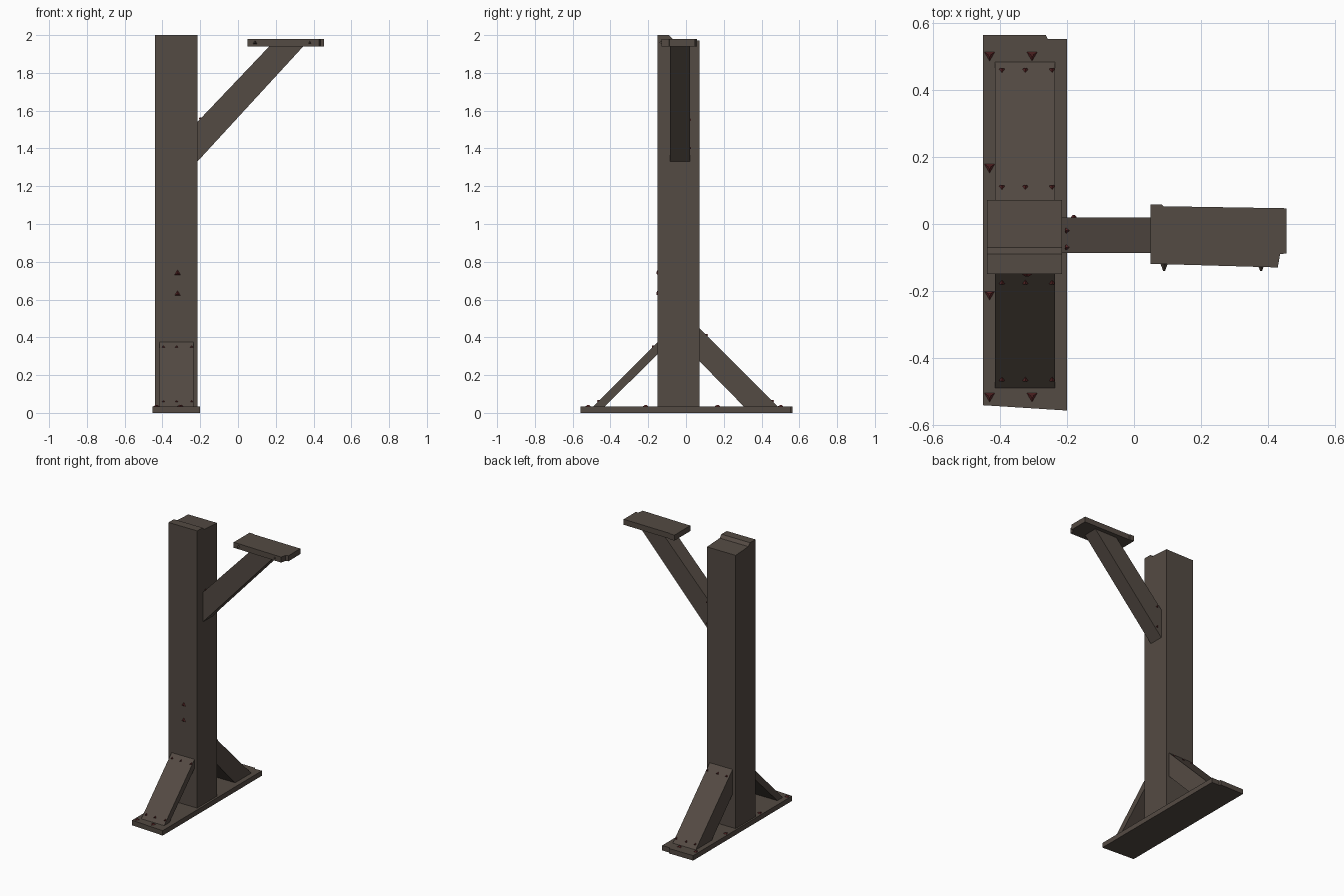
import bpy, bmesh
from mathutils import Vector

if "Cube" in bpy.data.objects:
    bpy.data.objects.remove(bpy.data.objects["Cube"])


def material(name, rgb):
    m = bpy.data.materials.new(name)
    m.diffuse_color = (*rgb, 1)
    m.use_nodes = True
    m.node_tree.nodes["Principled BSDF"].inputs["Base Color"].default_value = m.diffuse_color
    return m


WOOD = material("dark_wood", (0.088, 0.069, 0.056))
RUST = material("rusty_nail", (0.11, 0.022, 0.022))


def finish(bm, name, mat):
    bmesh.ops.recalc_face_normals(bm, faces=bm.faces)
    me = bpy.data.meshes.new(name)
    bm.to_mesh(me)
    bm.free()
    me.materials.append(mat)
    ob = bpy.data.objects.new(name, me)
    bpy.context.collection.objects.link(ob)
    return ob


def prism(name, profile, axis, lo, hi, bevel=0.0):
    """Extrude a 2D profile along the given axis (0=x, 1=y, 2=z)."""
    bm = bmesh.new()

    def point(p, d):
        c = list(p)
        c.insert(axis, d)
        return bm.verts.new(c)

    face = bm.faces.new([point(p, lo) for p in profile])
    ext = bmesh.ops.extrude_face_region(bm, geom=[face])
    move = Vector((0, 0, 0))
    move[axis] = hi - lo
    bmesh.ops.translate(bm, vec=move, verts=[g for g in ext["geom"] if isinstance(g, bmesh.types.BMVert)])
    ob = finish(bm, name, WOOD)
    if bevel:
        mod = ob.modifiers.new("worn_edges", "BEVEL")
        mod.width = bevel
        mod.segments = 1
    return ob


def spikes(name, places, mat, radius=0.016, height=0.008):
    """Low three-sided nail heads, each given as (position, normal)."""
    bm = bmesh.new()
    for pos, normal in places:
        rot = Vector(normal).to_track_quat("Z", "Y").to_matrix().to_4x4()
        rot.translation = Vector(pos) + Vector(normal).normalized() * height * 0.4
        bmesh.ops.create_cone(bm, cap_ends=True, segments=3, radius1=radius,
                              radius2=radius * 0.3, depth=height, matrix=rot)
    return finish(bm, name, mat)


# Base plank with uneven ends
prism("base_plank", [(-0.452, -0.542), (-0.2, -0.558), (-0.2, 0.553), (-0.258, 0.553),
                     (-0.264, 0.565), (-0.452, 0.565)], 2, 0.0, 0.035)

# Upright post with a raised lip along the front of its top
prism("post", [(-0.15, 0.01), (0.072, 0.01), (0.072, 1.972), (-0.07, 1.98), (-0.09, 2.0), (-0.15, 2.0)],
      0, -0.44, -0.215)

# Diagonal braces, thin at the front and thick at the back
prism("front_brace", [(-0.495, 0.03), (-0.435, 0.03), (-0.145, 0.315), (-0.145, 0.38)],
      0, -0.416, -0.236)
prism("back_brace", [(0.49, 0.03), (0.31, 0.03), (0.065, 0.28), (0.065, 0.455)],
      0, -0.416, -0.236)

# Slanted arm
prism("arm", [(-0.22, 1.325), (0.35, 1.945), (0.17, 1.945), (-0.22, 1.535)], 1, -0.086, 0.02)

# Small shelf plank carried by the arm
prism("shelf_plank", [(0.05, -0.12), (0.085, -0.12), (0.43, -0.13), (0.437, -0.09), (0.456, -0.088),
                      (0.456, 0.047), (0.088, 0.053), (0.083, 0.058), (0.05, 0.058)],
      2, 1.94, 1.979)

# Nail heads
nails = [((-0.32, -0.15, z), (0, -1, 0)) for z in (0.63, 0.74)]
nails += [((x, y, 0.035), (0, 0, 1)) for x, y in
          ((-0.432, 0.505), (-0.305, 0.505), (-0.432, 0.17), (-0.432, -0.21),
           (-0.432, -0.515), (-0.305, -0.515))]
spikes("large_nails", nails, RUST, 0.019)

small = []
for x in (-0.325, -0.245, -0.395):
    small += [((x, -0.465, 0.06), (0, -1, 1)), ((x, -0.175, 0.35), (0, -1, 1))]
    small += [((x, 0.46, 0.06), (0, 1, 1)), ((x, 0.11, 0.41), (0, 1, 1))]
small += [((-0.18, 0.02, z), (0, 1, 0)) for z in (1.40, 1.55)]
small += [((-0.2, y, 1.556), (-1, 0, 1)) for y in (-0.02, -0.07)]
spikes("small_nails", small, RUST, 0.011)

# Splinters along the shelf edge
spikes("shelf_splinters", [((x, -0.122, 1.96), (0, -1, 0)) for x in (0.09, 0.38)],
       WOOD, 0.012, 0.02)
